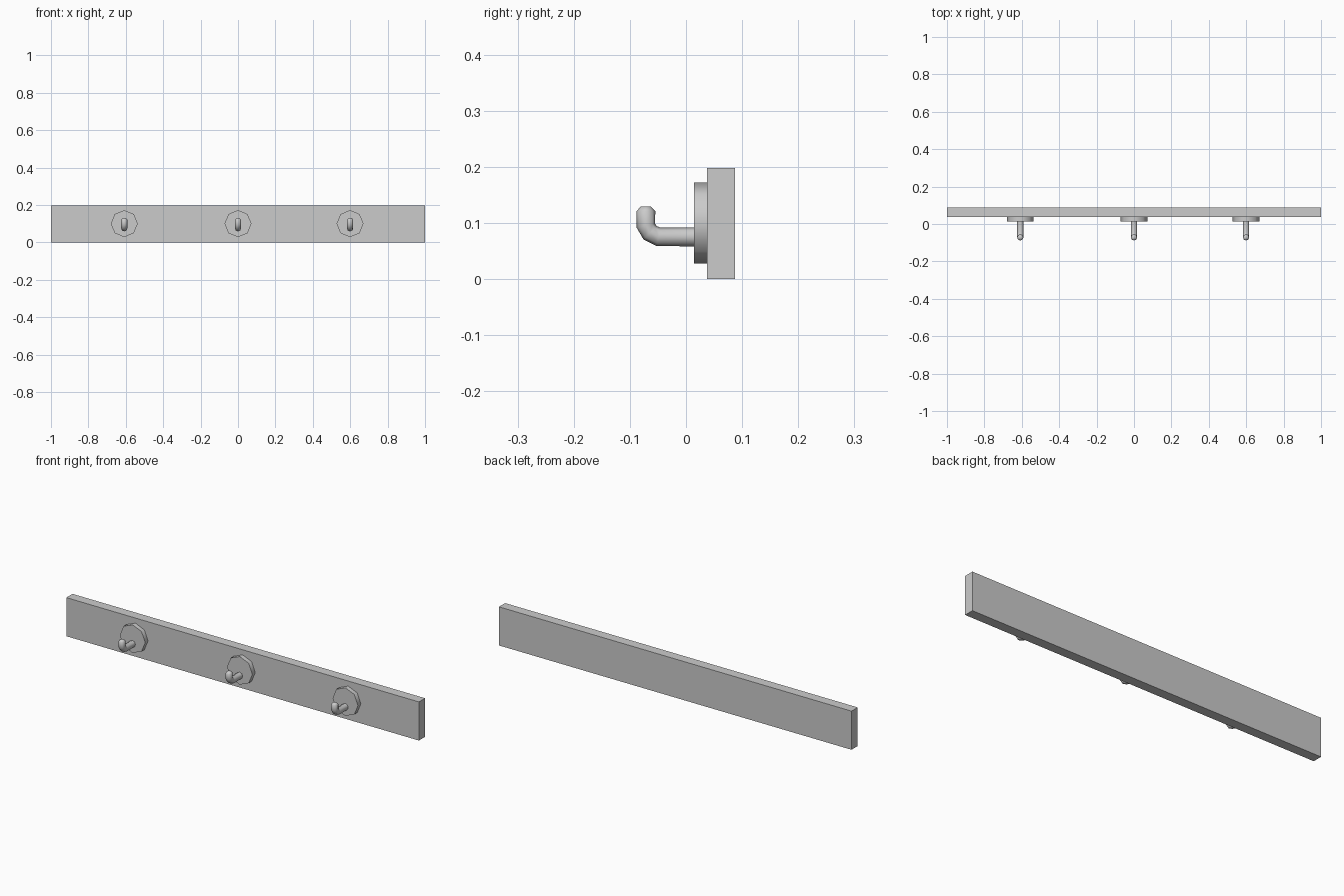
import bpy, bmesh, math
from mathutils import Vector

if "Cube" in bpy.data.objects:
    bpy.data.objects.remove(bpy.data.objects["Cube"])

SIDES = 8


def finish(bm, name, smooth=False):
    bmesh.ops.recalc_face_normals(bm, faces=bm.faces)
    mesh = bpy.data.meshes.new(name)
    bm.to_mesh(mesh)
    bm.free()
    obj = bpy.data.objects.new(name, mesh)
    bpy.context.collection.objects.link(obj)
    if smooth:
        bpy.ops.object.select_all(action='DESELECT')
        obj.select_set(True)
        bpy.context.view_layer.objects.active = obj
        bpy.ops.object.shade_smooth_by_angle(angle=math.radians(50))
    return obj


def sweep(name, x, stations):
    """Rings along a path in the YZ plane: (y, z, radius, tangent angle)."""
    bm = bmesh.new()
    rings = []
    for y, z, r, ang in stations:
        t = math.radians(ang)
        normal = Vector((0, math.sin(t), math.cos(t)))
        side = Vector((1, 0, 0))
        ring = []
        for i in range(SIDES):
            a = 2 * math.pi * i / SIDES
            ring.append(bm.verts.new(Vector((x, y, z)) + r * (math.cos(a) * side + math.sin(a) * normal)))
        rings.append(ring)
    for a, b in zip(rings, rings[1:]):
        for i in range(SIDES):
            j = (i + 1) % SIDES
            bm.faces.new((a[i], a[j], b[j], b[i]))
    bm.faces.new(rings[0])
    bm.faces.new(rings[-1])
    return finish(bm, name, True)


# Backing board
bm = bmesh.new()
bmesh.ops.create_cube(bm, size=1)
for v in bm.verts:
    v.co = Vector((v.co.x * 2, 0.062 + v.co.y * 0.05, 0.099 + v.co.z * 0.198))
finish(bm, "backing_board")

# Octagonal mounting plates and upturned pegs
plate = [(0.037, 0.1, 0.072, 0), (0.014, 0.1, 0.072, 0)]
peg = [(0.016, 0.075, 0.0168, 0), (-0.049, 0.075, 0.0168, 12),
       (-0.064, 0.0825, 0.0168, 45), (-0.0715, 0.095, 0.0168, 78),
       (-0.0715, 0.121, 0.0168, 90), (-0.0715, 0.129, 0.009, 90)]
for label, x in (("left", -0.608), ("middle", 0), ("right", 0.599)):
    sweep(label + "_mounting_plate", x, plate)
    sweep(label + "_hook", x, peg)
